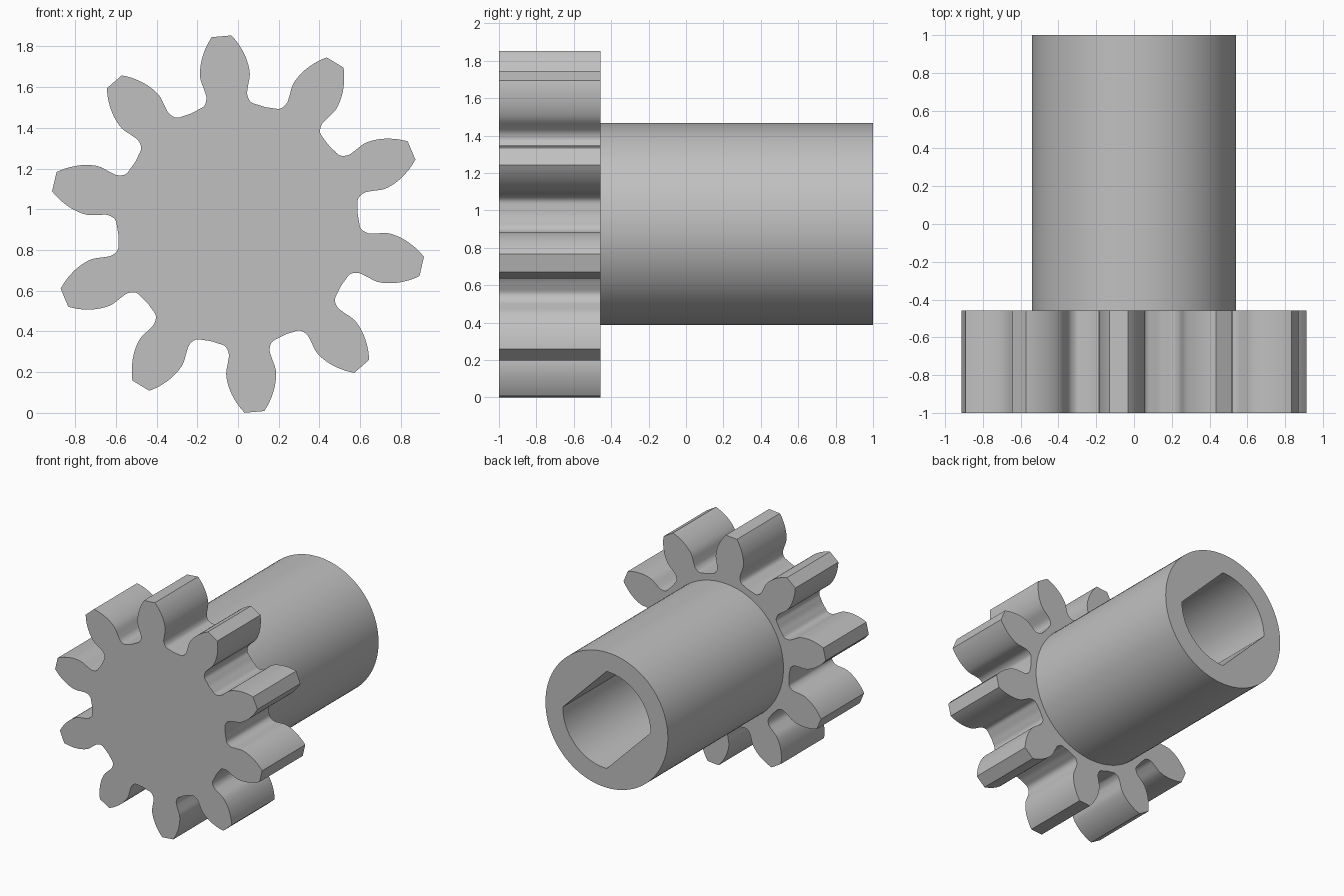
import bpy
import bmesh
from math import sin, cos, pi, radians

if "Cube" in bpy.data.objects:
    bpy.data.objects.remove(bpy.data.objects["Cube"], do_unlink=True)

TEETH = 10
PITCH = 360 / TEETH
FIRST_TOOTH = 95          # direction of the upper tooth, in degrees
AXIS_Z = 0.927
FRONT, GEAR_BACK, BACK = -1.0, -0.457, 1.0
SHAFT_RADIUS, BORE_RADIUS = 0.54, 0.387
SEGMENTS = 96

grey = bpy.data.materials.new("plain grey")
grey.use_nodes = True
colour = (0.53, 0.53, 0.53, 1)
grey.diffuse_color = colour
grey.node_tree.nodes["Principled BSDF"].inputs["Base Color"].default_value = colour


def polar(radius, degrees, y):
    a = radians(degrees)
    return (radius * cos(a), y, AXIS_Z + radius * sin(a))


def finish(bm, name):
    bmesh.ops.recalc_face_normals(bm, faces=bm.faces)
    mesh = bpy.data.meshes.new(name)
    bm.to_mesh(mesh)
    bm.free()
    obj = bpy.data.objects.new(name, mesh)
    bpy.context.collection.objects.link(obj)
    mesh.materials.append(grey)
    bpy.ops.object.select_all(action='DESELECT')
    obj.select_set(True)
    bpy.context.view_layer.objects.active = obj
    bpy.ops.object.shade_smooth_by_angle(angle=radians(30))
    return obj


def spline(points, steps):
    """Smooth curve through all but the first and last points."""
    out = []
    for a, b, c, d in zip(points, points[1:], points[2:], points[3:]):
        for i in range(steps):
            t = i / steps
            out.append(tuple(
                0.5 * (2 * q + (r - p) * t + (2 * p - 5 * q + 4 * r - s) * t ** 2
                       + (3 * q - p - 3 * r + s) * t ** 3)
                for p, q, r, s in zip(a, b, c, d)))
    out.append(points[-2])
    return out


def bridge(bm, loop_a, loop_b):
    n = len(loop_a)
    for i in range(n):
        j = (i + 1) % n
        bm.faces.new((loop_a[i], loop_a[j], loop_b[j], loop_b[i]))


# Tooth flank from the middle of the gap to the tip: radius, degrees off centre
flank = spline([
    (0.594, 21.5), (0.59, 18), (0.594, 14.5), (0.60, 11.6), (0.615, 10),
    (0.643, 9), (0.68, 9.15), (0.74, 9.5), (0.808, 8.05), (0.874, 5.6),
    (0.927, 3), (0.97, 0.5)], 4)

# Gear wheel: one mirrored tooth repeated round the axis, then extruded
outline = []
for k in range(TEETH):
    centre = FIRST_TOOTH + k * PITCH
    outline += [(r, centre - a) for r, a in flank]
    outline += [(r, centre + a) for r, a in reversed(flank[1:])]

bm = bmesh.new()
front = [bm.verts.new(polar(r, a, FRONT)) for r, a in outline]
back = [bm.verts.new(polar(r, a, GEAR_BACK)) for r, a in outline]
bridge(bm, front, back)
bm.faces.new(front)
bm.faces.new(back)
finish(bm, "gear_wheel")


# Shaft sleeve: round outside, round bore with two opposite slanted flats
def bore_radius(degrees):
    if degrees % 180 < 90:
        return BORE_RADIUS * cos(pi / 4) / cos(radians(degrees % 180 - 45))
    return BORE_RADIUS


angles = [360 * i / SEGMENTS for i in range(SEGMENTS)]
bm = bmesh.new()
rings = []
for radius_at, y in ((lambda a: SHAFT_RADIUS, GEAR_BACK),
                     (lambda a: SHAFT_RADIUS, BACK),
                     (bore_radius, BACK),
                     (bore_radius, GEAR_BACK)):
    rings.append([bm.verts.new(polar(radius_at(a), a, y)) for a in angles])
for ring, following in zip(rings, rings[1:]):
    bridge(bm, ring, following)
finish(bm, "shaft_sleeve")
